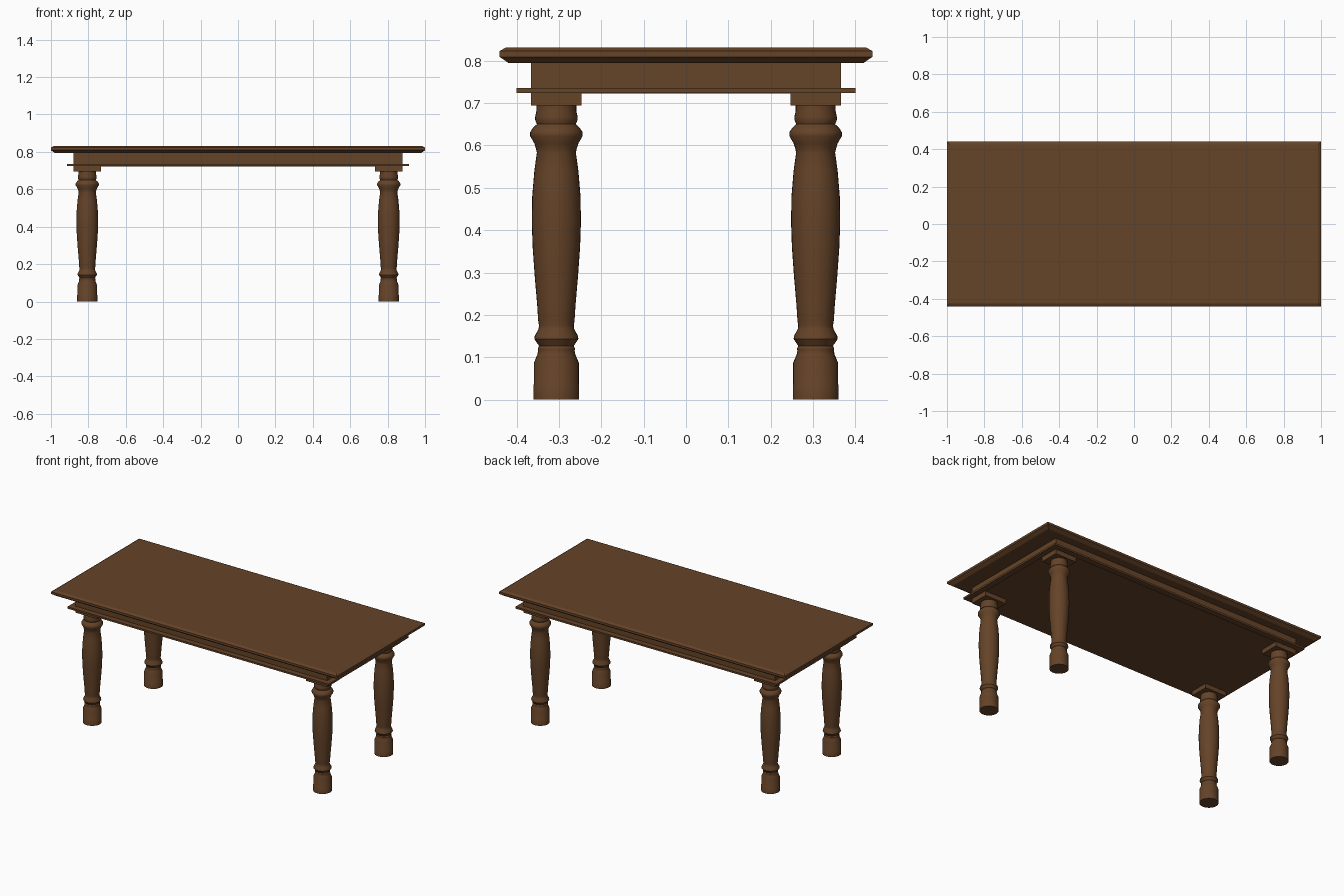
import bpy, bmesh, math

if "Cube" in bpy.data.objects:
    bpy.data.objects.remove(bpy.data.objects["Cube"])

wood = bpy.data.materials.new("brown_wood")
wood.diffuse_color = (0.13, 0.056, 0.021, 1)
wood.use_nodes = True
wood.node_tree.nodes["Principled BSDF"].inputs["Base Color"].default_value = wood.diffuse_color


def finish(name, bm, smooth=False):
    bmesh.ops.recalc_face_normals(bm, faces=bm.faces)
    mesh = bpy.data.meshes.new(name)
    bm.to_mesh(mesh)
    bm.free()
    obj = bpy.data.objects.new(name, mesh)
    bpy.context.collection.objects.link(obj)
    mesh.materials.append(wood)
    if smooth:
        bpy.ops.object.select_all(action='DESELECT')
        obj.select_set(True)
        bpy.context.view_layer.objects.active = obj
        bpy.ops.object.shade_smooth_by_angle(angle=math.radians(35))
    return obj


def loft(name, rings, smooth=False):
    """Join rings of points with quads and cap both ends."""
    bm = bmesh.new()
    loops = [[bm.verts.new(p) for p in ring] for ring in rings]
    n = len(loops[0])
    for a, b in zip(loops, loops[1:]):
        for i in range(n):
            j = (i + 1) % n
            bm.faces.new((a[i], a[j], b[j], b[i]))
    bm.faces.new(loops[0])
    bm.faces.new(loops[-1])
    return finish(name, bm, smooth)


def rect(hx, hy, z, cx=0, cy=0):
    return [(cx + sx * hx, cy + sy * hy, z)
            for sx, sy in ((-1, -1), (1, -1), (1, 1), (-1, 1))]


def circle(r, z, cx, cy, n=32):
    return [(cx + r * math.cos(2 * math.pi * i / n),
             cy + r * math.sin(2 * math.pi * i / n), z) for i in range(n)]


# Table top with bevelled edge: (inset, height)
edge = [(0.022, 0.794), (0.0, 0.809), (0.0, 0.823), (0.015, 0.831)]
loft("table_top", [rect(1 - d, 0.44 - d, z) for d, z in edge])

# Apron and its projecting moulding
loft("apron", [rect(0.88, 0.366, z) for z in (0.722, 0.795)])
loft("apron_moulding", [rect(0.915, 0.40, z) for z in (0.724, 0.735)])

# Turned leg profile: (radius, height)
profile = [(0.054, 0), (0.054, 0.034), (0.053, 0.036), (0.053, 0.087),
           (0.045, 0.106), (0.043, 0.115), (0.044, 0.121), (0.041, 0.127),
           (0.052, 0.143), (0.051, 0.150), (0.042, 0.167), (0.041, 0.175),
           (0.043, 0.187), (0.045, 0.22), (0.051, 0.29), (0.056, 0.36),
           (0.058, 0.42), (0.057, 0.48), (0.052, 0.54), (0.046, 0.583),
           (0.048, 0.592), (0.052, 0.605), (0.062, 0.622), (0.062, 0.631),
           (0.055, 0.642), (0.046, 0.650), (0.050, 0.660), (0.050, 0.668),
           (0.047, 0.682), (0.047, 0.695)]

# Four legs, each with a block under the apron
for side, sx in (("left", -1), ("right", 1)):
    for end, sy in (("front", -1), ("back", 1)):
        cx, cy = sx * 0.806, sy * 0.306
        loft(f"{end}_{side}_leg", [circle(r, z, cx, cy) for r, z in profile], True)
        loft(f"{end}_{side}_leg_block",
             [rect(0.074, 0.0595, z, cx, cy) for z in (0.694, 0.723)])
